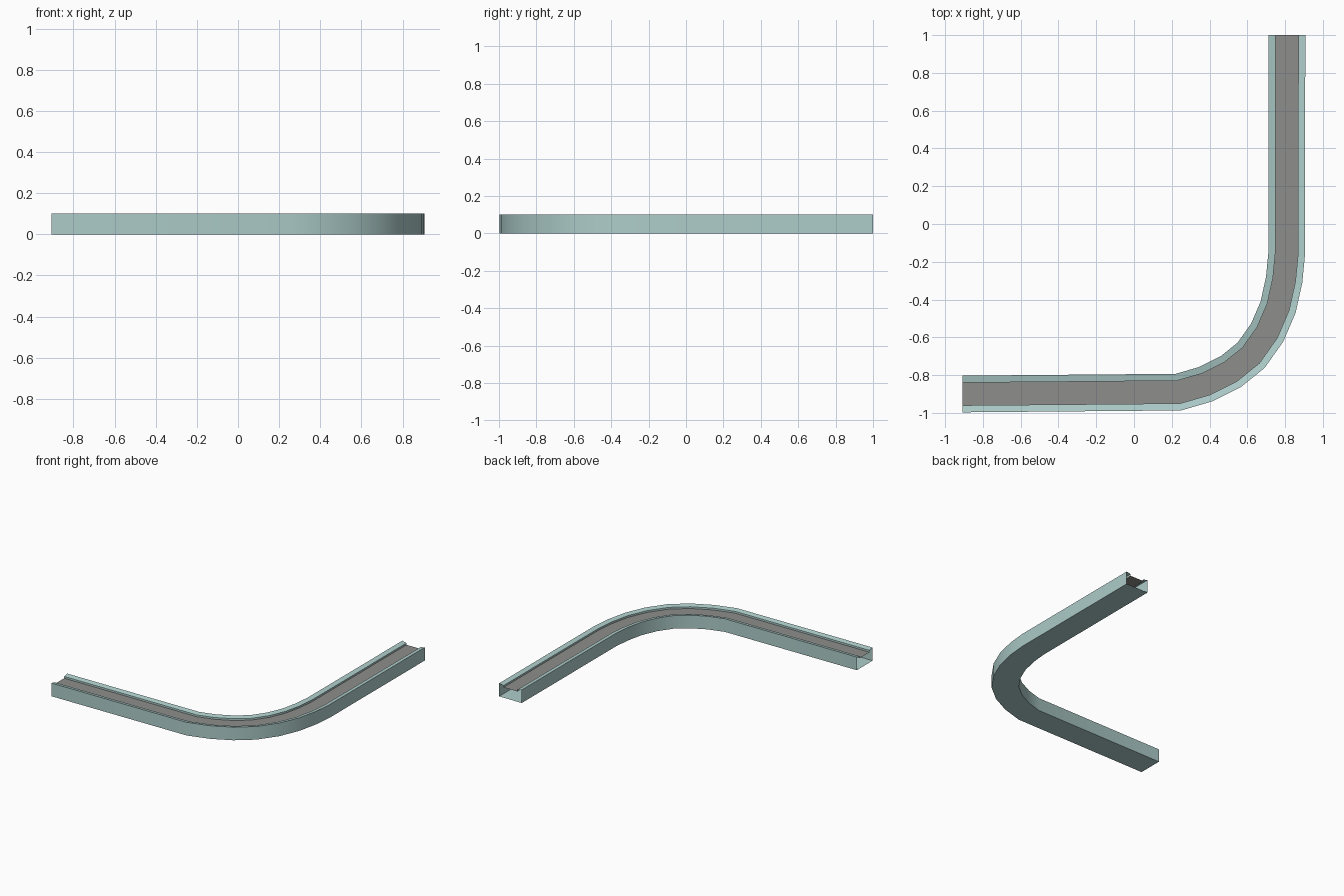
import bpy, bmesh
from mathutils import Vector

if "Cube" in bpy.data.objects:
    bpy.data.objects.remove(bpy.data.objects["Cube"])

def material(name, rgb):
    m = bpy.data.materials.new(name)
    m.diffuse_color = (*rgb, 1)
    m.use_nodes = True
    m.node_tree.nodes["Principled BSDF"].inputs["Base Color"].default_value = m.diffuse_color
    return m

teal = material("pale teal", (0.42, 0.61, 0.59))
grey = material("road grey", (0.27, 0.27, 0.26))

# centreline of the bend, plan view
path = [Vector(p) for p in [(-0.907, -0.9), (0.235, -0.89), (0.38, -0.848), (0.512, -0.782),
        (0.62, -0.695), (0.705, -0.575), (0.763, -0.44), (0.795, -0.295),
        (0.808, -0.16), (0.81, 1.0)]]

def side_vectors(pts):
    """Mitred sideways vector at each path point."""
    out = []
    for i in range(len(pts)):
        a = (pts[i] - pts[i - 1]).normalized() if i else None
        b = (pts[i + 1] - pts[i]).normalized() if i < len(pts) - 1 else None
        a, b = a or b, b or a
        t = (a + b).normalized()
        out.append(Vector((-t.y, t.x)) / t.dot(a))
    # square the end caps to the axes
    out[0], out[-1] = Vector((0, 1)), Vector((-1, 0))
    return out

def sweep(name, strips, mat):
    """Sweep open (offset, height) profiles along the path."""
    bm = bmesh.new()
    sides = side_vectors(path)
    for prof in strips:
        rows = [[bm.verts.new((*(p + s * o), z)) for o, z in prof] for p, s in zip(path, sides)]
        for r, q in zip(rows, rows[1:]):
            for j in range(len(prof) - 1):
                bm.faces.new((r[j], r[j + 1], q[j + 1], q[j]))
    me = bpy.data.meshes.new(name)
    bm.to_mesh(me)
    bm.free()
    ob = bpy.data.objects.new(name, me)
    bpy.context.collection.objects.link(ob)
    me.materials.append(mat)
    bpy.context.view_layer.objects.active = ob
    ob.select_set(True)
    bpy.ops.object.shade_smooth_by_angle(angle=0.6)
    ob.select_set(False)

W, R, H, D = 0.097, 0.06, 0.102, 0.08   # half width, road half width, rim and road height
# kerbs, walls and underside, open at both ends
sweep("channel_shell", [[(R, D), (R, H - 0.008), (W, H), (W, 0), (-W, 0),
                         (-W, H), (-R, H - 0.008), (-R, D)]], teal)
# sunken road surface
sweep("road_surface", [[(R, D), (-R, D)]], grey)
for ob in bpy.data.objects:   # consistent outward faces
    bm = bmesh.new()
    bm.from_mesh(ob.data)
    up = ob.name == "road_surface"
    bm.normal_update()
    low = min(bm.faces, key=lambda f: f.calc_center_median().z)
    if (low.normal.z > 0) != up:
        bmesh.ops.reverse_faces(bm, faces=bm.faces[:])
    bm.to_mesh(ob.data)
    bm.free()
